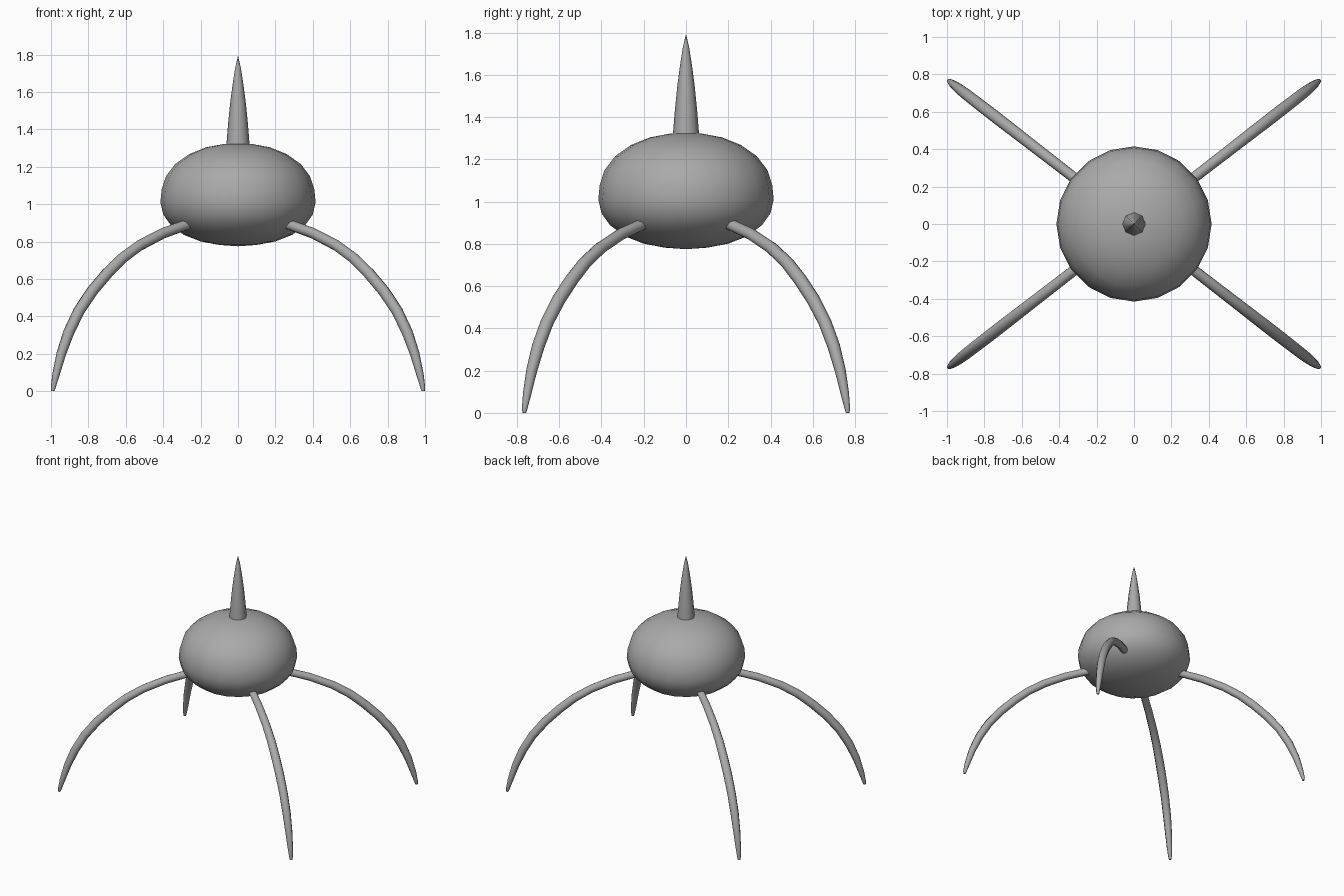
import bpy, bmesh, math
from mathutils import Vector

if "Cube" in bpy.data.objects:
    bpy.data.objects.remove(bpy.data.objects["Cube"])

grey = bpy.data.materials.new("plain grey")
grey.diffuse_color = (0.4, 0.4, 0.4, 1)
grey.use_nodes = True
grey.node_tree.nodes["Principled BSDF"].inputs["Base Color"].default_value = grey.diffuse_color


def finish(name, bm, angle=50):
    bmesh.ops.remove_doubles(bm, verts=bm.verts, dist=1e-5)
    bmesh.ops.recalc_face_normals(bm, faces=bm.faces)
    me = bpy.data.meshes.new(name)
    bm.to_mesh(me)
    bm.free()
    me.materials.append(grey)
    ob = bpy.data.objects.new(name, me)
    bpy.context.collection.objects.link(ob)
    bpy.ops.object.select_all(action='DESELECT')
    ob.select_set(True)
    bpy.context.view_layer.objects.active = ob
    bpy.ops.object.shade_smooth_by_angle(angle=math.radians(angle))
    return ob


def bridge(bm, rings):
    n = len(rings[0])
    for a, b in zip(rings, rings[1:]):
        for i in range(n):
            j = (i + 1) % n
            bm.faces.new((a[i], a[j], b[j], b[i]))
    bm.faces.new(rings[0][::-1])
    bm.faces.new(rings[-1])


def lathe(name, profile, sides):
    bm = bmesh.new()
    rings = [[bm.verts.new((r * math.cos(2 * math.pi * i / sides),
                            r * math.sin(2 * math.pi * i / sides), z))
              for i in range(sides)] for r, z in profile]
    bridge(bm, rings)
    return finish(name, bm)


def leg(name, sx, sy):
    # arched tube lying in a vertical plane through the body centre
    out = Vector((sx, sy * 0.773, 0))
    pts = [out * x + Vector((0, 0, z)) for x, z, r in LEG]
    side = Vector((-out.y, out.x, 0)).normalized()
    bm = bmesh.new()
    rings = []
    for k, p in enumerate(pts):
        t = (pts[min(k + 1, len(pts) - 1)] - pts[max(k - 1, 0)]).normalized()
        up = t.cross(side)
        r = LEG[k][2]
        ring = []
        for i in range(8):
            a = 2 * math.pi * i / 8
            v = p + (side * math.cos(a) + up * math.sin(a)) * r
            v.z = max(v.z, 0)
            ring.append(bm.verts.new(v))
        rings.append(ring)
    bridge(bm, rings)
    return finish(name, bm)


# leg path: x, z, radius
LEG = [(.20, .912, .028), (.28, .888, .028), (.40, .845, .029), (.525, .78, .030),
       (.62, .71, .031), (.70, .63, .032), (.78, .535, .032), (.85, .43, .031),
       (.905, .315, .030), (.945, .20, .026), (.973, .09, .020), (.988, .02, .013),
       (.990, .0, .009)]

# squashed round body
lathe("body", [(.002, .775), (.10, .782), (.20, .801), (.29, .836), (.36, .889),
               (.40, .945), (.415, 1.01), (.408, 1.08), (.385, 1.15), (.335, 1.215),
               (.26, 1.268), (.17, 1.304), (.08, 1.321), (.002, 1.326)], 20)

# top spike
lathe("spike", [(.064, 1.28), (.061, 1.33), (.053, 1.43), (.042, 1.54),
                (.029, 1.64), (.015, 1.73), (.001, 1.79)], 8)

# four legs
for fb, sy in (("front", -1), ("back", 1)):
    for lr, sx in (("left", -1), ("right", 1)):
        leg(f"{fb}_{lr}_leg", sx, sy)
